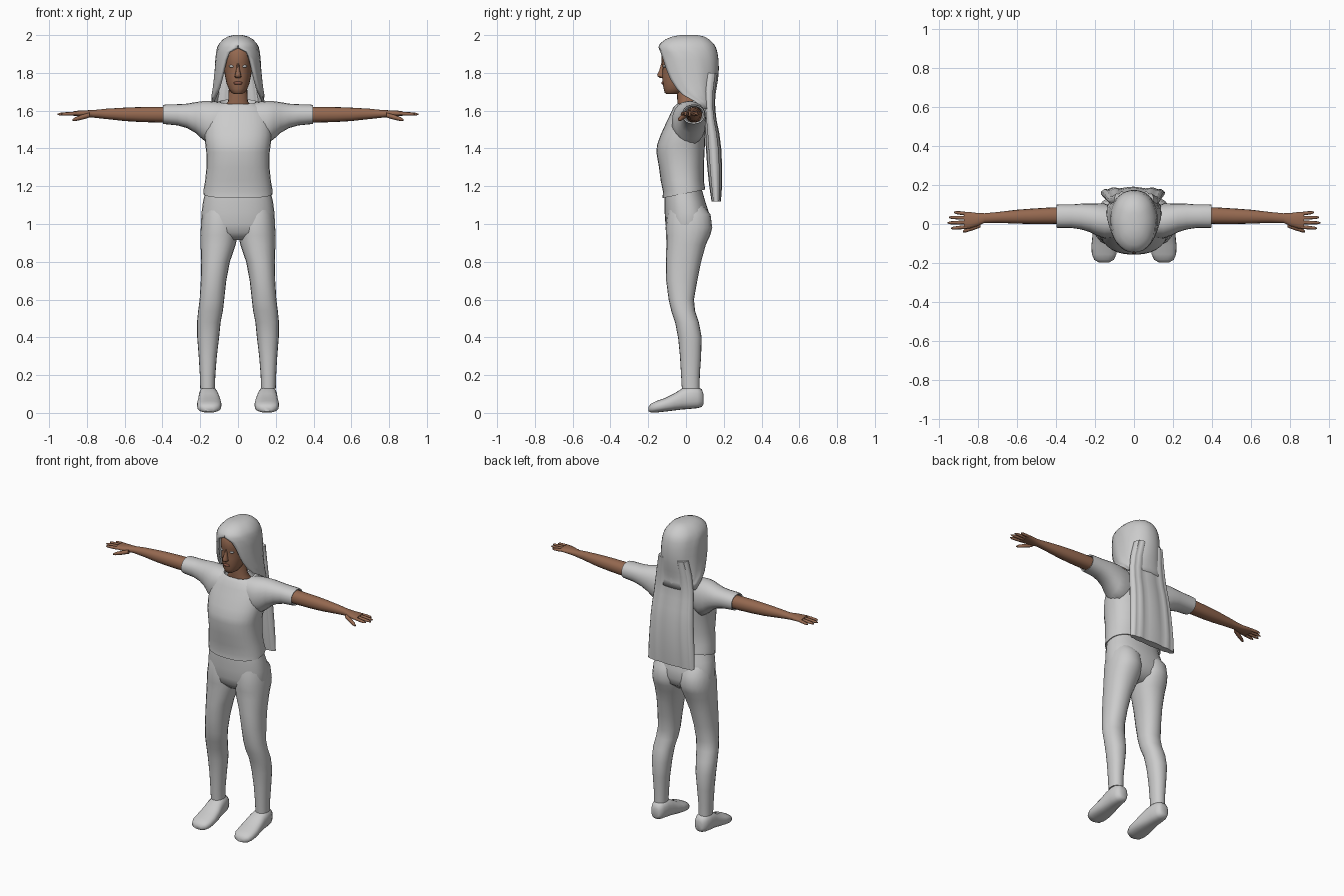
import bpy, bmesh
from math import sin, cos, pi, copysign

def material(name, color):
    m = bpy.data.materials.new(name)
    m.diffuse_color = (*color, 1)
    return m

SKIN = material("skin", (0.30, 0.14, 0.08))
LIP = material("lip", (0.24, 0.09, 0.06))
WHITE = material("eye_white", (0.8, 0.8, 0.8))

def finish(name, bm, mat=None, mirror=False, angle=50):
    bmesh.ops.remove_doubles(bm, verts=bm.verts, dist=1e-5)
    bmesh.ops.recalc_face_normals(bm, faces=bm.faces)
    me = bpy.data.meshes.new(name)
    bm.to_mesh(me)
    bm.free()
    for p in me.polygons:
        p.use_smooth = True
    me.set_sharp_from_angle(angle=angle * pi / 180)
    ob = bpy.data.objects.new(name, me)
    bpy.context.collection.objects.link(ob)
    if mat:
        me.materials.append(mat)
    if mirror:
        ob.modifiers.new("mirror", 'MIRROR').use_mirror_merge = False
    return ob

def spow(v, p):
    return copysign(abs(v) ** (2 / p), v)

def loft(name, axis, rings, mat=None, mirror=False, p=2.2, n=20, caps=(True, True), ripple=0, waves=9):
    """rings: (t, a0, a1, b0, b1[, tilt]); t runs along the axis, a and b are the
    extents across it (z: x,y / x: y,z / y: x,z)."""
    bm = bmesh.new()
    loops = []
    for t, a0, a1, b0, b1, *tilt in rings:
        loop = []
        for i in range(n):
            u = 2 * pi * i / n
            w = 1 + ripple * cos(waves * u)
            a = (a0 + a1) / 2 + (a1 - a0) / 2 * spow(cos(u), p)
            b = (b0 + b1) / 2 + (b1 - b0) / 2 * spow(sin(u), p) * w
            s = t + (tilt[0] * b if tilt else 0)
            loop.append(bm.verts.new({'z': (a, b, s), 'x': (s, a, b), 'y': (a, s, b)}[axis]))
        loops.append(loop)
    for l0, l1 in zip(loops, loops[1:]):
        for i in range(n):
            j = (i + 1) % n
            bm.faces.new((l0[i], l0[j], l1[j], l1[i]))
    for loop, cap in ((loops[0], caps[0]), (loops[-1], caps[1])):
        if cap:
            bm.faces.new(loop)
    return finish(name, bm, mat, mirror)

def sym(rings):
    """Shorthand (t, half_width, b0, b1[, tilt]) for rings centred on x = 0."""
    return [(r[0], -r[1], r[1], *r[2:]) for r in rings]

def ball(name, loc, size, mat, mirror=False):
    bm = bmesh.new()
    bmesh.ops.create_uvsphere(bm, u_segments=12, v_segments=8, radius=1)
    for v in bm.verts:
        v.co = [l + c * s for l, c, s in zip(loc, v.co, size)]
    return finish(name, bm, mat, mirror)

# Shirt: torso with turned-in hem and neckline, then sleeves with turned-in cuffs
loft("shirt_torso", 'z', sym([
    (1.20, .170, -.108, .088, .2), (1.165, .174, -.113, .093, .2),
    (1.162, .183, -.124, .102, .2), (1.185, .182, -.122, .100, .1), (1.23, .174, -.134, .094),
    (1.30, .167, -.143, .094), (1.38, .168, -.157, .098), (1.42, .173, -.153, .100),
    (1.47, .178, -.135, .102), (1.53, .178, -.108, .104), (1.58, .168, -.084, .105),
    (1.615, .146, -.068, .102), (1.64, .108, -.056, .084, .2), (1.645, .098, -.05, .076, .2),
    (1.625, .09, -.045, .07, .2)]), p=2.35, n=28, caps=(False, False))
loft("shirt_sleeve", 'x', [
    (.35, .0, .085, 1.54, 1.62), (.395, -.012, .092, 1.537, 1.623), (.398, -.019, .099, 1.530, 1.630),
    (.38, -.02, .10, 1.528, 1.633), (.32, -.02, .10, 1.522, 1.634), (.27, -.028, .104, 1.508, 1.637),
    (.225, -.042, .105, 1.482, 1.645), (.19, -.06, .105, 1.45, 1.650), (.15, -.075, .104, 1.42, 1.651),
    (.09, -.07, .09, 1.44, 1.645)], mirror=True, caps=(False, False))

# Trousers: hips and legs
loft("trouser_hips", 'z', sym([
    (1.20, .168, -.105, .078), (1.165, .174, -.113, .089), (1.12, .185, -.114, .102),
    (1.06, .193, -.113, .122), (1.00, .196, -.109, .122), (.955, .185, -.098, .11),
    (.915, .09, -.06, .06)]), n=28, p=2.3)
loft("trouser_leg", 'z', [
    (1.10, .03, .17, -.09, .09), (1.05, .006, .19, -.10, .13), (.98, .002, .197, -.108, .139),
    (.94, .003, .199, -.105, .128), (.89, .012, .198, -.104, .105), (.80, .043, .195, -.107, .08),
    (.70, .062, .197, -.105, .06), (.60, .073, .203, -.092, .042), (.54, .08, .211, -.078, .048),
    (.48, .092, .217, -.058, .068), (.40, .10, .216, -.042, .083), (.30, .112, .208, -.032, .080),
    (.20, .12, .202, -.026, .073), (.13, .122, .2, -.022, .072)], mirror=True)

# Shoes: lofted from heel to toe
loft("shoe", 'y', [
    (.092, .135, .178, .045, .10), (.084, .122, .192, .032, .125), (.06, .112, .204, .025, .138),
    (.02, .106, .208, .021, .142), (-.02, .10, .209, .018, .130), (-.06, .092, .213, .013, .104),
    (-.11, .087, .218, .007, .079), (-.155, .090, .216, .002, .064), (-.183, .103, .204, .001, .05),
    (-.198, .13, .178, .008, .034)], mirror=True, p=2.5)

# Bare waist showing between shirt and trousers
loft("waist", 'z', sym([(1.10, .166, -.10, .08), (1.22, .166, -.10, .086)]), SKIN, n=28)

# Arms running into the palm
loft("arm", 'x', [
    (.30, .002, .085, 1.54, 1.62), (.42, .0, .085, 1.537, 1.620), (.52, .0, .079, 1.540, 1.619),
    (.60, .002, .073, 1.545, 1.616), (.70, .006, .061, 1.556, 1.610), (.765, .006, .055, 1.563, 1.603),
    (.80, -.010, .056, 1.566, 1.602), (.845, -.024, .062, 1.570, 1.600),
    (.87, -.024, .062, 1.573, 1.597)], SKIN, mirror=True, n=16)

# Fingers and thumb
def digit(name, base, tip, r):
    rings = []
    for f, k in ((0, 1), (.45, 1), (.85, .8), (1, .35)):
        x, y, z = [b + (t - b) * f for b, t in zip(base, tip)]
        rings.append((x, y - r * k, y + r * k, z - r * k, z + r * k))
    loft(name, 'x', rings, SKIN, mirror=True, n=8, p=2)

for name, y0, y1, tip in (("index_finger", -.015, -.022, .938), ("middle_finger", .008, .006, .955),
                          ("ring_finger", .031, .034, .948), ("little_finger", .052, .060, .922)):
    digit(name, (.855, y0, 1.585), (tip, y1, 1.581), .0095)
digit("thumb", (.785, -.004, 1.577), (.875, -.038, 1.551), .013)

# Neck, head and face
loft("neck", 'z', sym([(1.58, .085, -.035, .075), (1.62, .075, -.042, .068), (1.65, .052, -.046, .055),
                       (1.75, .047, -.05, .055)]), SKIN)
loft("head", 'z', sym([
    (1.687, .020, -.102, -.05), (1.695, .035, -.113, -.02), (1.715, .049, -.118, .01),
    (1.745, .061, -.124, .05), (1.79, .070, -.127, .09), (1.83, .075, -.124, .11),
    (1.855, .077, -.130, .115), (1.90, .077, -.131, .115), (1.945, .065, -.11, .09),
    (1.97, .03, -.06, .05)]), SKIN, n=24)
loft("nose", 'z', sym([(1.85, .007, -.132, -.10), (1.815, .010, -.142, -.10), (1.79, .016, -.154, -.10),
                       (1.780, .018, -.151, -.10), (1.772, .012, -.136, -.10)]), SKIN, n=10)
ball("lips", (0, -.121, 1.746), (.024, .010, .009), LIP)
ball("eye", (.033, -.112, 1.835), (.015, .010, .007), WHITE, mirror=True)

# Hair shell: arcs that open at the front around the face
def hair_shell(name, rings, n=32):
    bm = bmesh.new()
    loops = []
    for z, rx, y0, y1, gap, rise in rings:
        loop = []
        for i in range(n + 1):
            u = gap + (2 * pi - 2 * gap) * i / n
            s, c = spow(sin(u), 2.15), spow(cos(u), 2.15)
            k = 1 + .012 * cos(i * pi / 2)
            loop.append(bm.verts.new((rx * s * k, (y0 + y1) / 2 - (y1 - y0) / 2 * c, z - rise * c)))
        loops.append(loop)
    for l0, l1 in zip(loops, loops[1:]):
        for i in range(n):
            bm.faces.new((l0[i], l0[i + 1], l1[i + 1], l1[i]))
    bm.faces.new(loops[0][:-1])
    ob = finish(name, bm)
    sol = ob.modifiers.new("thickness", 'SOLIDIFY')
    sol.thickness, sol.offset = .016, -1

hair_shell("hair_cap", [
    (2.0, .022, -.03, .06, 0, 0), (1.993, .052, -.07, .095, 0, 0), (1.978, .078, -.108, .122, 0, 0),
    (1.955, .099, -.138, .146, 0, 0), (1.935, .109, -.146, .158, .03, 0), (1.91, .116, -.147, .166, .40, 0),
    (1.87, .121, -.144, .172, .56, 0), (1.82, .124, -.138, .174, .68, 0), (1.77, .128, -.125, .170, .78, 0),
    (1.72, .133, -.10, .162, .90, 0), (1.685, .138, -.075, .156, 1.05, 0), (1.65, .141, -.03, .153, 1.40, 0),
    (1.61, .138, .0, .156, 1.75, 0)])

# Long hair hanging down the back, rippled into strands
loft("hair_back", 'z', [
    (1.80, -.10, .10, .09, .166), (1.70, -.122, .122, .09, .152), (1.62, -.134, .132, .095, .150),
    (1.55, -.14, .137, .10, .158), (1.48, -.146, .142, .105, .172), (1.40, -.152, .147, .11, .182),
    (1.30, -.160, .152, .117, .187), (1.20, -.168, .156, .127, .187),
    (1.12, -.170, .158, .138, .182)], n=48, p=3, ripple=.13, waves=12)
